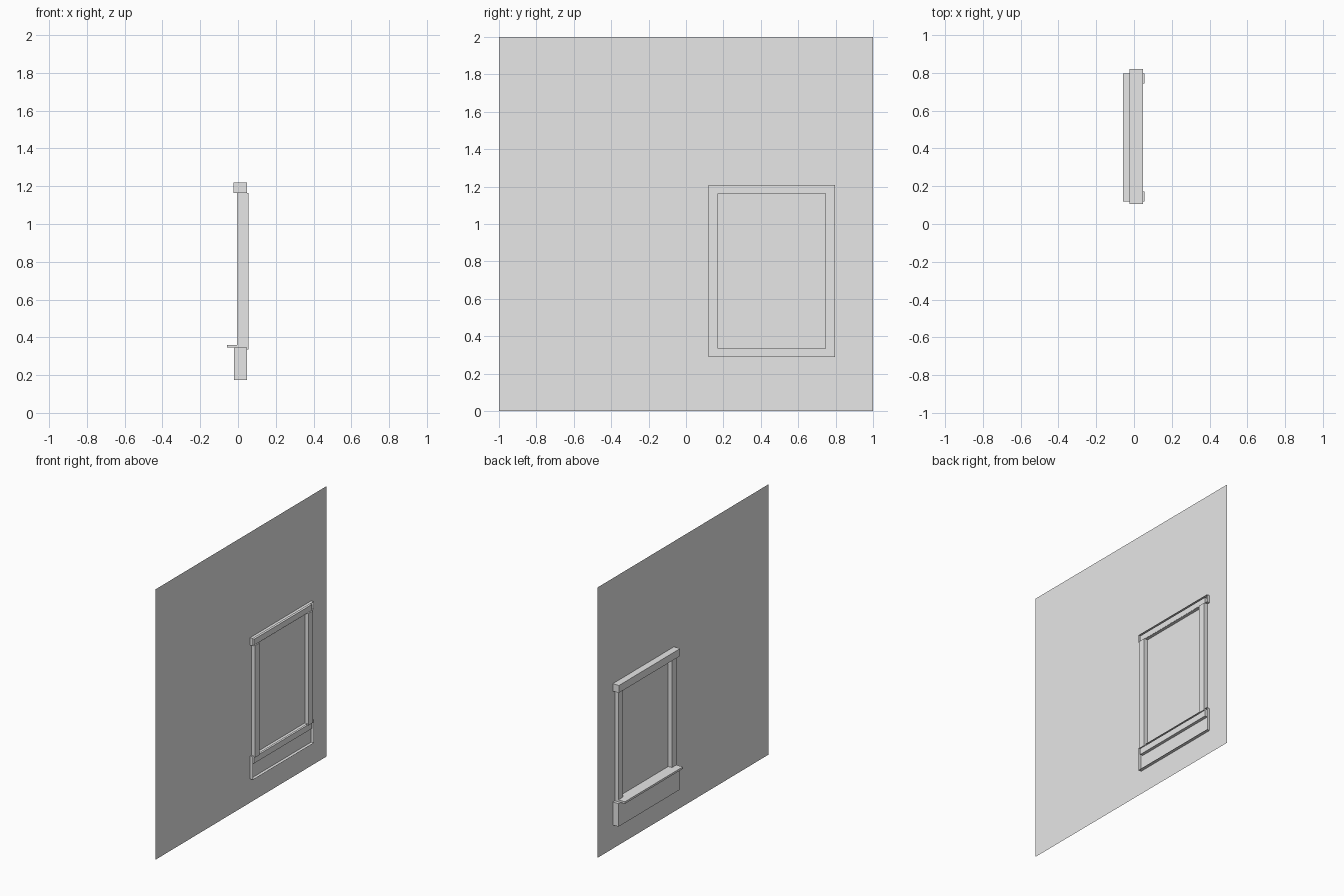
import bpy
import bmesh
from mathutils import Vector

default = bpy.data.objects.get("Cube")
if default:
    bpy.data.objects.remove(default, do_unlink=True)

# Single plain grey
grey = bpy.data.materials.new("plain_grey")
grey.use_nodes = True
COLOUR = (0.8, 0.8, 0.8, 1)
grey.diffuse_color = COLOUR
grey.node_tree.nodes["Principled BSDF"].inputs["Base Color"].default_value = COLOUR

PANEL_X = 0.025


def finish(name, bm):
    mesh = bpy.data.meshes.new(name)
    bm.to_mesh(mesh)
    bm.free()
    mesh.materials.append(grey)
    obj = bpy.data.objects.new(name, mesh)
    bpy.context.collection.objects.link(obj)
    return obj


def box(name, xs, ys, zs, open_side=False):
    """Box from ranges; open_side leaves off the +x face."""
    bm = bmesh.new()
    bmesh.ops.create_cube(bm, size=1)
    ranges = (xs, ys, zs)
    size = Vector([b - a for a, b in ranges])
    centre = Vector([(a + b) / 2 for a, b in ranges])
    bmesh.ops.scale(bm, vec=size, verts=bm.verts)
    bmesh.ops.translate(bm, vec=centre, verts=bm.verts)
    if open_side:
        bm.normal_update()
        faces = [f for f in bm.faces if f.normal.x > 0.9]
        bmesh.ops.delete(bm, geom=faces, context="FACES_ONLY")
    return finish(name, bm)


# Flat wall panel
bm = bmesh.new()
corners = [(-1, 0), (1, 0), (1, 2), (-1, 2)]
bm.faces.new([bm.verts.new((PANEL_X, y, z)) for y, z in corners])
finish("wall_panel", bm)

# Hollow trim above and below the window, passing through the panel
TRIM_Y = (0.105, 0.82)
box("header_trim", (-0.025, 0.048), TRIM_Y, (1.165, 1.22), True)
box("apron_trim", (-0.022, 0.048), TRIM_Y, (0.175, 0.345), True)

# Window frame: two jambs, head and sill rail
for name, ys in (("near_jamb", (0.12, 0.172)), ("far_jamb", (0.745, 0.797))):
    box(name, (-0.005, 0.055), ys, (0.335, 1.163))
FRAME_Y = (0.12, 0.797)
box("frame_head", (-0.005, 0.047), FRAME_Y, (1.163, 1.208))
box("frame_sill", (-0.005, 0.047), FRAME_Y, (0.29, 0.335))

# Projecting window ledge
box("ledge", (-0.058, PANEL_X), FRAME_Y, (0.345, 0.36))
